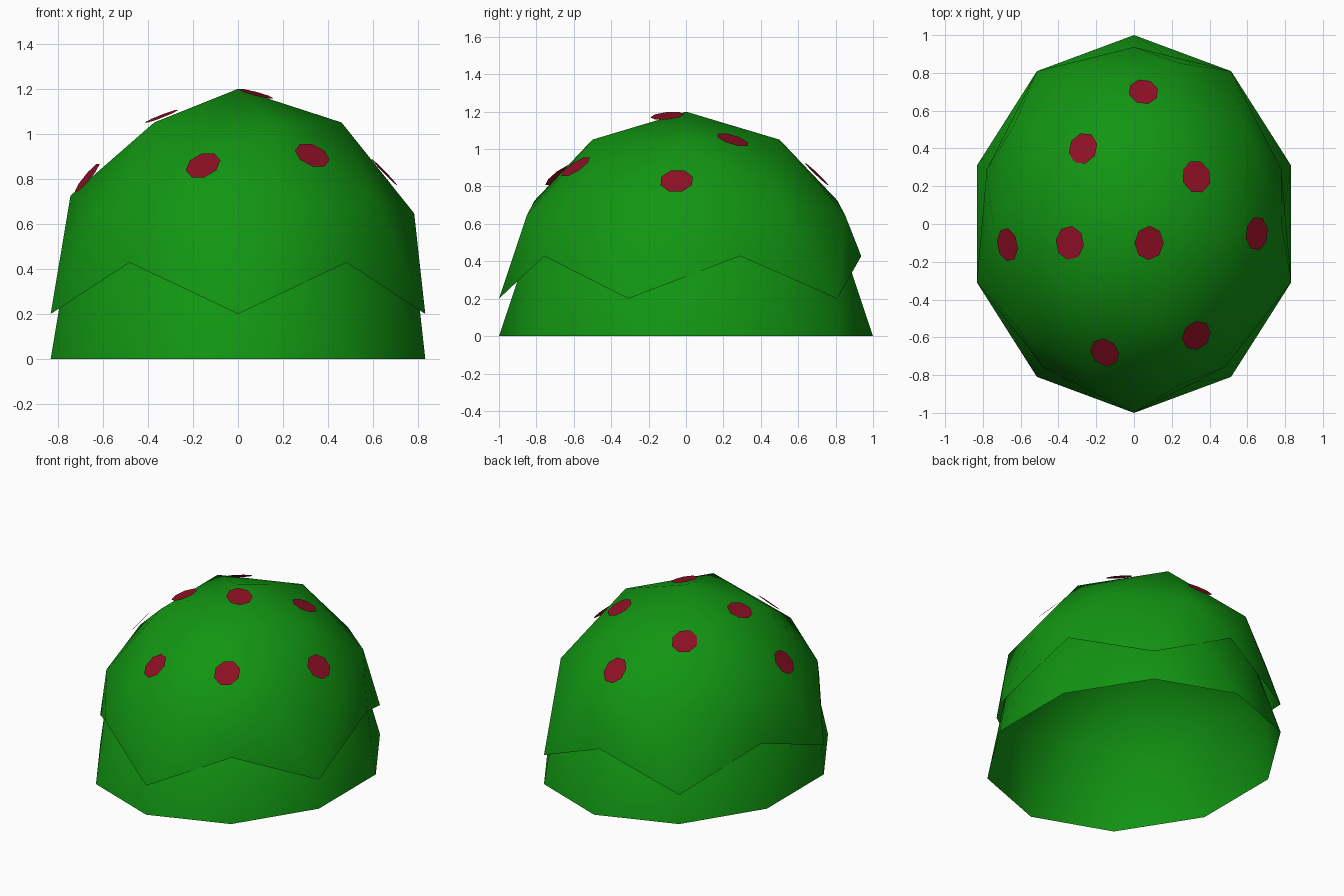
import bpy, bmesh, math
from mathutils import Vector

cube = bpy.data.objects.get("Cube")
if cube:
    bpy.data.objects.remove(cube, do_unlink=True)

WIDTH = 0.875   # the bush is narrower across x than along y


def material(name, rgb):
    m = bpy.data.materials.new(name)
    m.use_nodes = True
    m.diffuse_color = (*rgb, 1)
    bsdf = m.node_tree.nodes["Principled BSDF"]
    bsdf.inputs["Base Color"].default_value = (*rgb, 1)
    bsdf.inputs["Roughness"].default_value = 0.9
    return m


def finish(bm, name, mat):
    for f in bm.faces:
        f.smooth = True
    mesh = bpy.data.meshes.new(name)
    bm.to_mesh(mesh)
    bm.free()
    mesh.materials.append(mat)
    obj = bpy.data.objects.new(name, mesh)
    bpy.context.collection.objects.link(obj)
    return obj


def leaf_dome(name, base, zigzag):
    """Open half icosphere; the rim can be raised at every other corner."""
    bm = bmesh.new()
    bmesh.ops.create_icosphere(bm, subdivisions=2, radius=1)
    below = [v for v in bm.verts if v.co.z < -0.01]
    bmesh.ops.delete(bm, geom=below, context='VERTS')
    for v in bm.verts:
        on_rim = v.co.z < 0.01
        if zigzag and on_rim and math.sin(5 * math.atan2(v.co.y, v.co.x)) > 0:
            v.co = Vector((v.co.x * 0.937, v.co.y * 0.937, 0.228))
        v.co.x *= WIDTH
        v.co.z += base
    return finish(bm, name, green)


def berry(name, centre, slope_x, slope_y):
    """Flat eight-sided spot lying on the given slope."""
    bm = bmesh.new()
    bmesh.ops.create_circle(bm, cap_ends=True, segments=8, radius=0.091)
    turn = Vector((-slope_x, -slope_y, 1)).to_track_quat('Z', 'Y')
    spin = math.pi / 8
    for v in bm.verts:
        x, y = v.co.x, v.co.y
        flat = Vector((x * math.cos(spin) - y * math.sin(spin),
                       x * math.sin(spin) + y * math.cos(spin), 0))
        p = turn @ flat
        v.co = Vector((p.x * WIDTH, p.y, p.z)) + Vector(centre)
    bmesh.ops.recalc_face_normals(bm, faces=bm.faces)
    for f in bm.faces:
        f.normal_update()
        if f.normal.z < 0:
            f.normal_flip()
    return finish(bm, name, red)


green = material("leaf green", (0.006, 0.30, 0.006))
red = material("berry red", (0.27, 0.005, 0.018))

# Two layers of foliage
leaf_dome("lower_foliage", 0, False)
leaf_dome("upper_foliage", 0.2, True)

# Berries: centre, then slope along x and y
berries = [
    ((0.08, -0.10, 1.178), -0.23, 0.10),
    ((-0.34, -0.10, 1.078), 0.34, 0.08),
    ((-0.67, -0.11, 0.805), 1.05, 0.25),
    ((0.65, -0.05, 0.83), -0.90, 0.08),
    ((0.33, 0.25, 1.05), -0.30, -0.30),
    ((0.33, -0.59, 0.905), -0.35, 0.65),
    ((-0.155, -0.68, 0.86), 0.32, 0.75),
    ((-0.27, 0.40, 1.035), 0.32, -0.45),
    ((0.05, 0.70, 0.865), -0.10, -0.95),
]
for i, (centre, sx, sy) in enumerate(berries, 1):
    berry(f"berry_{i}", centre, sx, sy)
